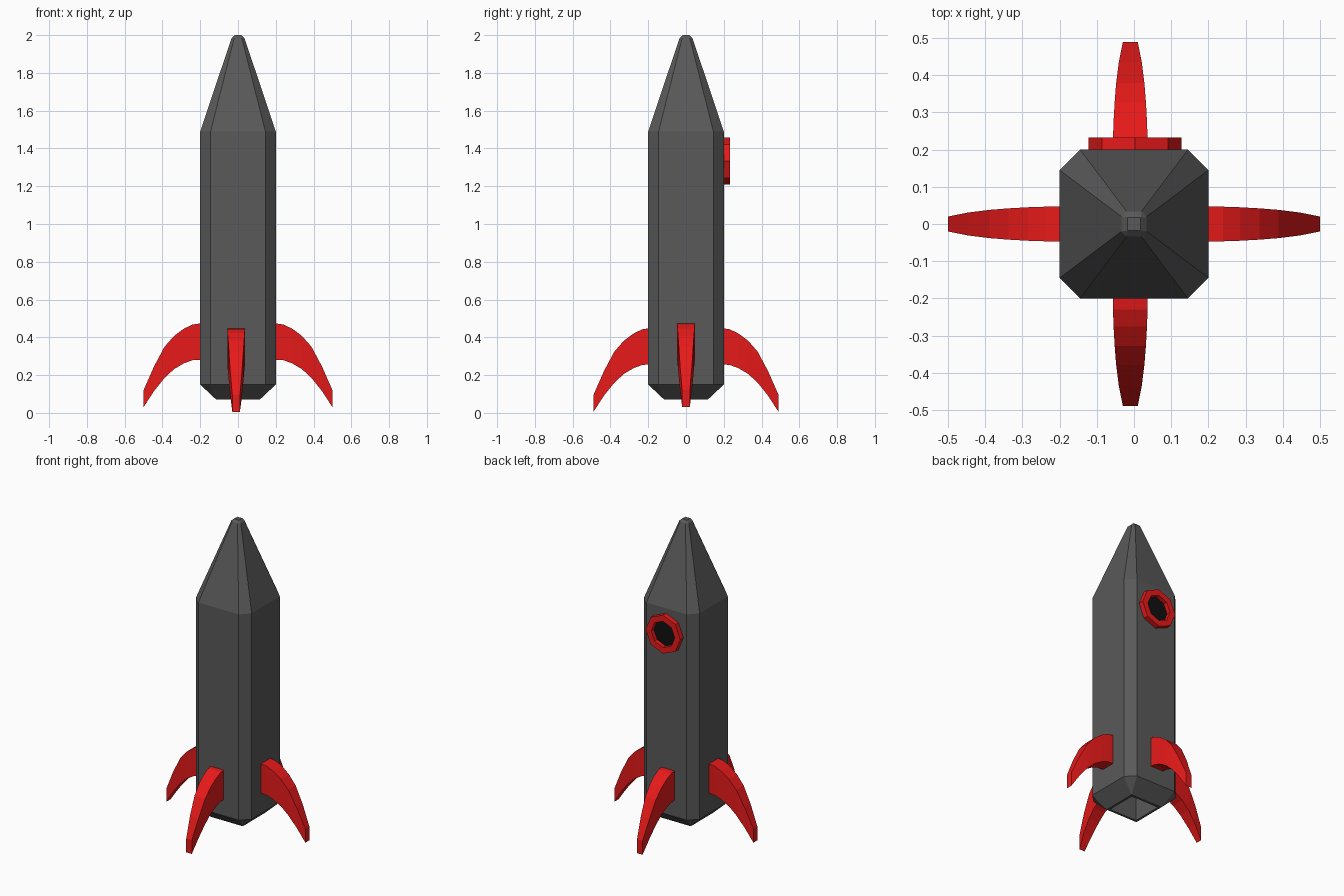
import bpy, bmesh, math
from mathutils import Matrix

if "Cube" in bpy.data.objects:
    bpy.data.objects.remove(bpy.data.objects["Cube"])


def material(name, col):
    m = bpy.data.materials.new(name)
    m.diffuse_color = (*col, 1)
    m.use_nodes = True
    m.node_tree.nodes["Principled BSDF"].inputs["Base Color"].default_value = m.diffuse_color
    return m


GREY = material("dark_grey", (0.1, 0.1, 0.1))
RED = material("red", (0.8, 0.01, 0.01))
BLACK = material("black", (0.005, 0.005, 0.005))


def loft(name, rings, mat, closed=False, matrix=None):
    """Skin a list of equal-length rings; cap the ends or close the loop."""
    bm = bmesh.new()
    vs = [[bm.verts.new(p) for p in r] for r in rings]
    n = len(rings[0])
    pairs = list(zip(vs, vs[1:])) + ([(vs[-1], vs[0])] if closed else [])
    for a, b in pairs:
        for i in range(n):
            j = (i + 1) % n
            bm.faces.new((a[i], a[j], b[j], b[i]))
    if not closed:
        bm.faces.new(vs[0][::-1])
        bm.faces.new(vs[-1])
    bmesh.ops.remove_doubles(bm, verts=bm.verts[:], dist=1e-5)
    if matrix:
        bm.transform(matrix)
    bmesh.ops.recalc_face_normals(bm, faces=bm.faces[:])
    me = bpy.data.meshes.new(name)
    bm.to_mesh(me)
    bm.free()
    me.materials.append(mat)
    ob = bpy.data.objects.new(name, me)
    bpy.context.collection.objects.link(ob)
    return ob


def chamfered(h, c, z):
    """Square of half width h with corners cut back to c."""
    return [(h, -c, z), (h, c, z), (c, h, z), (-c, h, z),
            (-h, c, z), (-h, -c, z), (-c, -h, z), (c, -h, z)]


# Hull: nozzle cavity, tapered base, straight body, nose and blunt tip
hull = [(0.10, 0.10, 0.22), (0.10, 0.10, 0.07), (0.115, 0.115, 0.07),
        (0.20, 0.145, 0.15), (0.20, 0.145, 1.49),
        (0.034, 0.02, 1.985), (0.018, 0.018, 2.0)]
loft("hull", [chamfered(*r) for r in hull], GREY)

# Fins: stations of (distance out, top z, bottom z, half width)
stations = [(0.190, 0.475, 0.282, 0.047), (0.240, 0.468, 0.279, 0.0465),
            (0.285, 0.447, 0.263, 0.045), (0.338, 0.408, 0.232, 0.042),
            (0.389, 0.350, 0.185, 0.038), (0.445, 0.245, 0.115, 0.031),
            (0.500, 0.120, 0.030, 0.020)]
fin = [[(d, -w, b), (d, w, b), (d, w, t), (d, -w, t)] for d, t, b, w in stations]
for i, name in enumerate(["right_fin", "back_fin", "left_fin", "front_fin"]):
    m = Matrix.Rotation(i * math.pi / 2, 4, 'Z')
    if i % 2:  # front and back fins sit slightly lower
        m = Matrix.Translation((-0.01, 0, -0.025)) @ m @ Matrix.Translation((-0.01, 0, 0))
    loft(name, fin, RED, matrix=m)


def octagon(r, y):
    return [(0.003 + r * math.sin(k * math.pi / 4), y,
             1.333 + r * math.cos(k * math.pi / 4)) for k in range(8)]


# Porthole on the back: ring frame and dark pane
loft("window_frame", [octagon(0.125, 0.195), octagon(0.125, 0.233),
                      octagon(0.085, 0.233), octagon(0.085, 0.195)], RED, closed=True)
loft("window_pane", [octagon(0.086, 0.196), octagon(0.086, 0.206)], BLACK)
